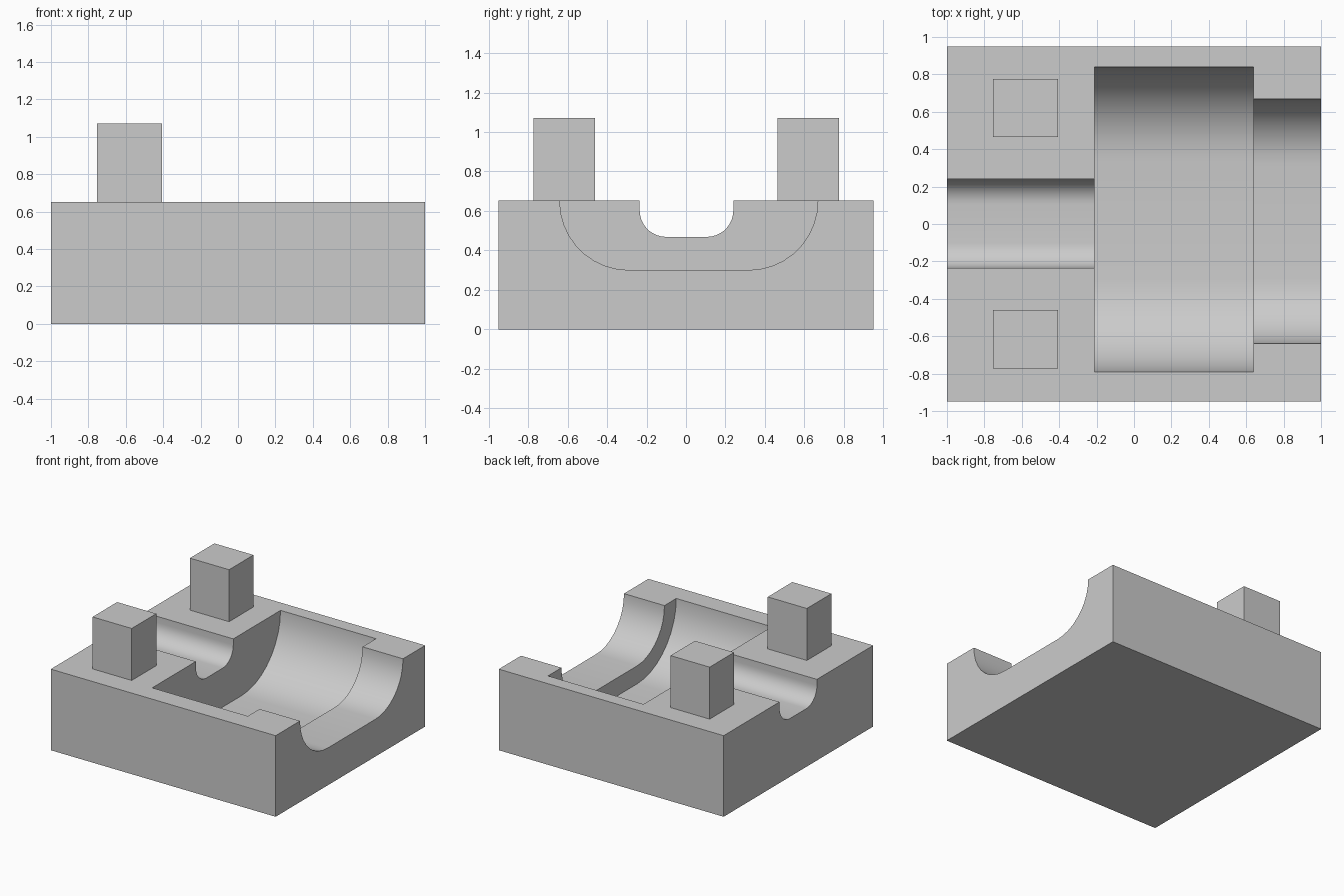
import bpy, bmesh, math

if "Cube" in bpy.data.objects:
    bpy.data.objects.remove(bpy.data.objects["Cube"], do_unlink=True)

TOP = 0.652
grey = bpy.data.materials.new("plain_grey")
grey.use_nodes = True
grey.diffuse_color = (0.6, 0.6, 0.6, 1)
grey.node_tree.nodes["Principled BSDF"].inputs["Base Color"].default_value = (0.6, 0.6, 0.6, 1)


def extrude_profile(name, profile, x0, x1):
    """Solid made by sweeping a (y, z) outline from x0 to x1."""
    bm = bmesh.new()
    face = bm.faces.new([bm.verts.new((x0, y, z)) for y, z in profile])
    swept = bmesh.ops.extrude_face_region(bm, geom=[face])["geom"]
    moved = [v for v in swept if isinstance(v, bmesh.types.BMVert)]
    bmesh.ops.translate(bm, verts=moved, vec=(x1 - x0, 0, 0))
    bmesh.ops.recalc_face_normals(bm, faces=bm.faces)
    mesh = bpy.data.meshes.new(name)
    bm.to_mesh(mesh)
    bm.free()
    mesh.materials.append(grey)
    obj = bpy.data.objects.new(name, mesh)
    bpy.context.collection.objects.link(obj)
    return obj


def box(name, x0, x1, y0, y1, z0, z1):
    return extrude_profile(name, [(y0, z0), (y1, z0), (y1, z1), (y0, z1)], x0, x1)


def trough(y0, y1, floor, radius, steps=9):
    """Open-topped channel outline with quarter-round lower corners."""
    arc = [math.radians(90 * i / steps) for i in range(steps + 1)]
    left = [(y0 + radius * (1 - math.cos(a)), floor + radius * (1 - math.sin(a))) for a in arc]
    right = [(y1 - radius * (1 - math.cos(a)), floor + radius * (1 - math.sin(a))) for a in reversed(arc)]
    return [(y0, TOP + 0.2)] + left + right + [(y1, TOP + 0.2)]


# Base block with three connected channels cut from its top
block = box("base_block", -1, 1, -0.95, 0.95, 0, TOP)
cuts = [
    ("central_pocket", trough(-0.79, 0.84, 0.155, 0.495), -0.21, 0.64),
    ("wide_channel", trough(-0.64, 0.668, 0.30, 0.35), 0.3, 1.2),
    ("narrow_channel", trough(-0.235, 0.24, 0.468, 0.135), -1.2, 0.0),
]
bpy.context.view_layer.objects.active = block
block.select_set(True)
for name, profile, x0, x1 in cuts:
    cutter = extrude_profile(name + "_cutter", profile, x0, x1)
    cutter.hide_render = True
    mod = block.modifiers.new(name, 'BOOLEAN')
    mod.operation = 'DIFFERENCE'
    mod.solver = 'EXACT'
    mod.object = cutter
    bpy.ops.object.modifier_apply(modifier=mod.name)
    bpy.data.objects.remove(cutter, do_unlink=True)
bpy.ops.object.shade_smooth_by_angle(angle=math.radians(30))

# Two upright posts beside the narrow channel
for name, y0, y1 in (("front_post", -0.772, -0.46), ("back_post", 0.465, 0.775)):
    box(name, -0.753, -0.405, y0, y1, TOP, 1.07)
